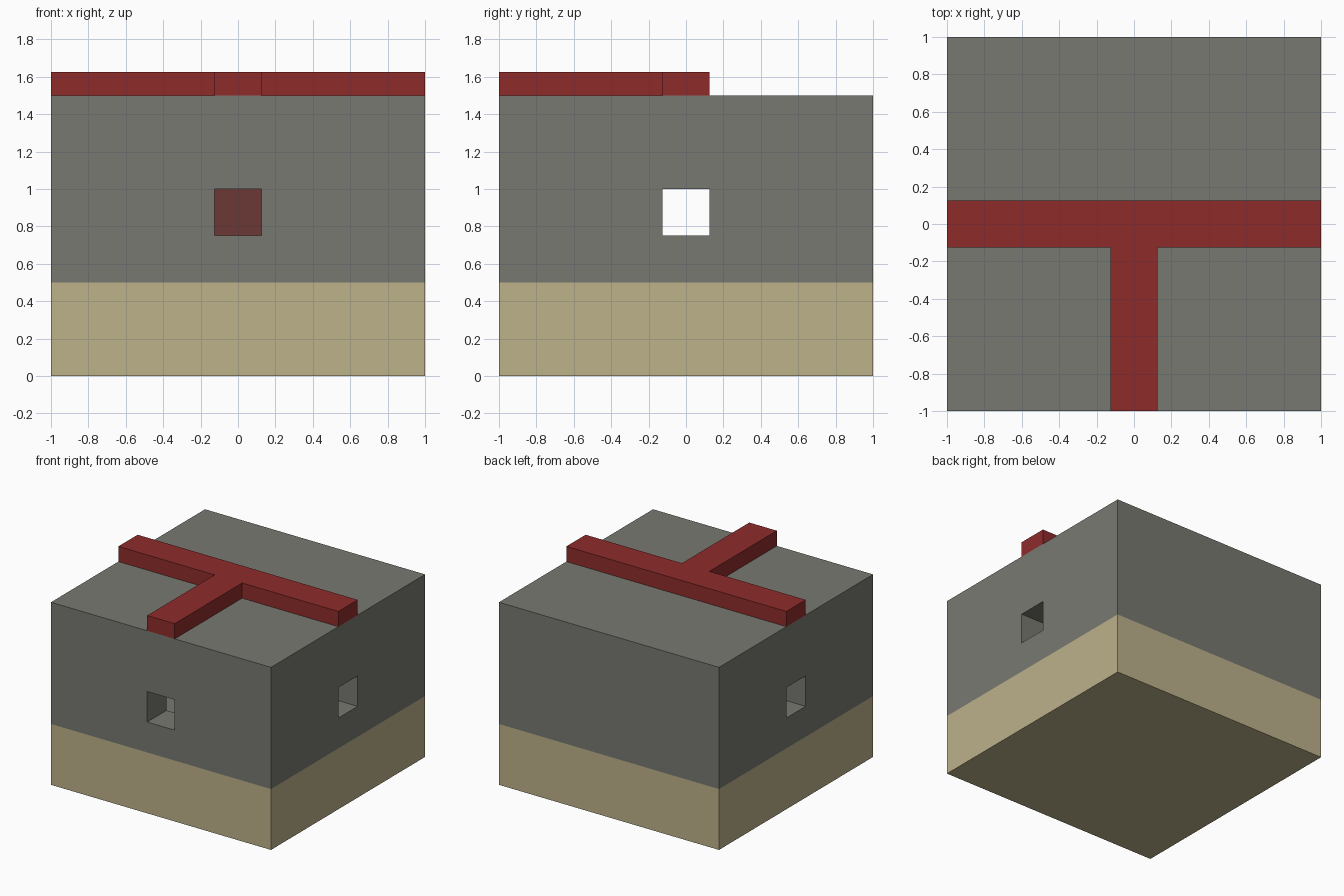
import bpy
import bmesh

cube = bpy.data.objects.get("Cube")
if cube:
    bpy.data.objects.remove(cube, do_unlink=True)


def material(name, rgb):
    # sRGB bytes to linear values
    lin = [((c / 255 + 0.055) / 1.055) ** 2.4 for c in rgb] + [1.0]
    mat = bpy.data.materials.new(name)
    mat.use_nodes = True
    mat.diffuse_color = lin
    mat.node_tree.nodes["Principled BSDF"].inputs["Base Color"].default_value = lin
    return mat


stone = material("stone_grey", (120, 121, 113))
sand = material("sand_tan", (189, 178, 139))
red = material("deep_red", (143, 43, 43))
dull_red = material("dull_red_brown", (107, 57, 53))


def box(name, lo, hi):
    bm = bmesh.new()
    bmesh.ops.create_cube(bm, size=1)
    for v in bm.verts:
        v.co = [lo[i] if v.co[i] < 0 else hi[i] for i in range(3)]
    mesh = bpy.data.meshes.new(name)
    bm.to_mesh(mesh)
    bm.free()
    obj = bpy.data.objects.new(name, mesh)
    bpy.context.collection.objects.link(obj)
    return obj


# Main block, hollowed into a room with window openings
W = 0.125
body = box("block_body", (-1, -1, 0), (1, 1, 1.5))
cutters = [
    box("room_cutter", (-0.75, -0.75, 0.5), (0.75, 0.75, 1.25)),
    box("side_window_cutter", (-1.2, -W, 0.75), (1.2, W, 1)),
    box("front_window_cutter", (-W, -1.2, 0.75), (W, -0.5, 1)),
]
for cutter in cutters:
    mod = body.modifiers.new(cutter.name, "BOOLEAN")
    mod.operation = "DIFFERENCE"
    mod.solver = "EXACT"
    mod.object = cutter
bpy.context.view_layer.update()
evaluated = body.evaluated_get(bpy.context.evaluated_depsgraph_get())
carved = bpy.data.meshes.new_from_object(evaluated)
body.modifiers.clear()
body.data = carved
for cutter in cutters:
    bpy.data.objects.remove(cutter, do_unlink=True)

# Sandy lower band on the outside, dull red back wall inside the room
carved.materials.clear()
for mat in (stone, sand, dull_red):
    carved.materials.append(mat)
bm = bmesh.new()
bm.from_mesh(carved)
bmesh.ops.bisect_plane(bm, geom=bm.verts[:] + bm.edges[:] + bm.faces[:],
                       plane_co=(0, 0, 0.5), plane_no=(0, 0, 1))
bm.normal_update()
for f in bm.faces:
    c = f.calc_center_median()
    f.material_index = 0
    if c.z < 0.49:
        f.material_index = 1
    elif f.normal.y < -0.9 and abs(c.y - 0.75) < 0.01:
        f.material_index = 2
bm.to_mesh(carved)
bm.free()

# Raised T-shaped rail on the roof
outline = [(-1, W), (-1, -W), (-W, -W), (-W, -1),
           (W, -1), (W, -W), (1, -W), (1, W)]
bm = bmesh.new()
face = bm.faces.new([bm.verts.new((x, y, 1.5)) for x, y in outline])
top = bmesh.ops.extrude_face_region(bm, geom=[face])["geom"]
for v in top:
    if isinstance(v, bmesh.types.BMVert):
        v.co.z += W
bmesh.ops.recalc_face_normals(bm, faces=bm.faces[:])
mesh = bpy.data.meshes.new("roof_rail")
bm.to_mesh(mesh)
bm.free()
mesh.materials.append(red)
bpy.context.collection.objects.link(bpy.data.objects.new("roof_rail", mesh))
